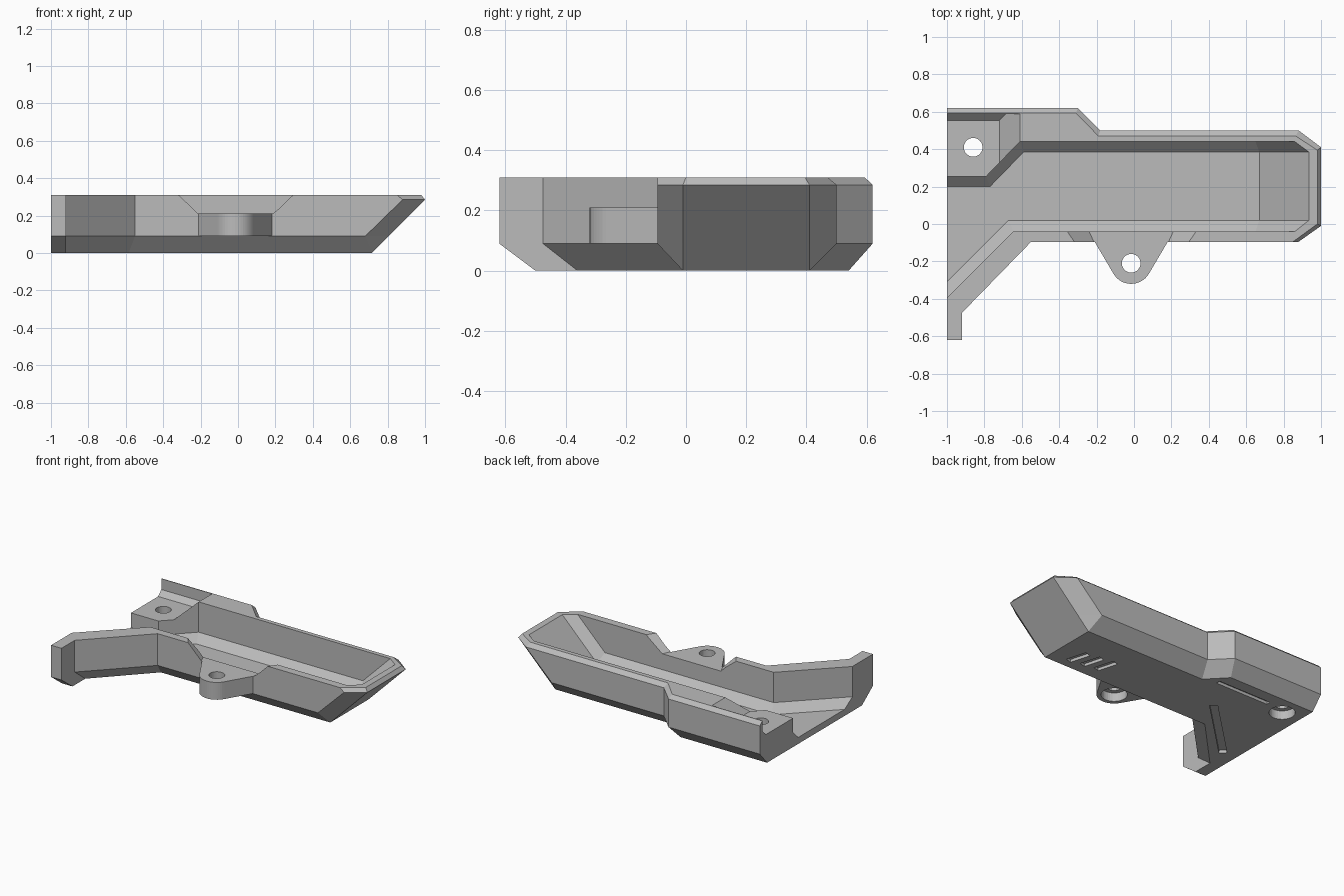
import bpy, bmesh, math
from mathutils import Vector

if "Cube" in bpy.data.objects:
    bpy.data.objects.remove(bpy.data.objects["Cube"], do_unlink=True)

# Single grey material
grey = bpy.data.materials.new("plain_grey")
grey.use_nodes = True
grey.diffuse_color = (0.5, 0.5, 0.5, 1)
grey.node_tree.nodes["Principled BSDF"].inputs["Base Color"].default_value = (0.5, 0.5, 0.5, 1)


def loft(name, rings):
    """Solid through matching plan outlines; rings = [(z, [(x, y), ...]), ...]."""
    bm = bmesh.new()
    loops = [[bm.verts.new((x, y, z)) for x, y in pts] for z, pts in rings]
    n = len(loops[0])
    for a, b in zip(loops, loops[1:]):
        for i in range(n):
            j = (i + 1) % n
            bm.faces.new((a[i], a[j], b[j], b[i]))
    bm.faces.new(loops[0])
    bm.faces.new(loops[-1])
    bmesh.ops.remove_doubles(bm, verts=bm.verts[:], dist=0.0005)
    bmesh.ops.recalc_face_normals(bm, faces=bm.faces[:])
    mesh = bpy.data.meshes.new(name)
    bm.to_mesh(mesh)
    bm.free()
    ob = bpy.data.objects.new(name, mesh)
    mesh.materials.append(grey)
    bpy.context.collection.objects.link(ob)
    return ob


def prism(name, pts, z0, z1):
    return loft(name, [(z0, pts), (z1, pts)])


def circle(x, y, r, n=32):
    return [(x + r * math.cos(t), y + r * math.sin(t))
            for t in (2 * math.pi * i / n for i in range(n))]


def bar(start, end, width):
    """Plan outline of a straight slot."""
    a, b = Vector(start), Vector(end)
    d = (b - a).normalized() * width / 2
    s = Vector((-d.y, d.x))
    return [tuple(p) for p in (a - s, b - s, b + s, a + s)]


def combine(target, tool, operation):
    mod = target.modifiers.new(tool.name, 'BOOLEAN')
    mod.operation = operation
    mod.solver = 'EXACT'
    mod.object = tool
    tool.hide_render = True
    bpy.context.view_layer.objects.active = target
    bpy.ops.object.modifier_apply(modifier=mod.name)
    bpy.data.objects.remove(tool, do_unlink=True)


# Outer shell: chamfered underside, sloping nose, bevelled back rim
leg = [(-0.55, -0.095), (-0.92, -0.475), (-0.92, -0.62), (-1, -0.62)]
back = [(-1, 0.62), (-0.3, 0.62), (-0.18, 0.5)]
shell = loft("shell", [
    (0, [(-1, 0.54), (-0.335, 0.54), (-0.21, 0.41), (0.715, 0.41), (0.715, 0.41),
         (0.715, -0.01), (0.715, -0.01), (-0.585, -0.01), (-0.92, -0.36), (-0.92, -0.5), (-1, -0.5)]),
    (0.09, back + [(0.68, 0.5), (0.805, 0.41), (0.805, -0.01), (0.68, -0.095)] + leg),
    (0.285, back + [(0.88, 0.5), (1, 0.41), (1, -0.01), (0.88, -0.095)] + leg),
    (0.31, [(-1, 0.593), (-0.31, 0.593), (-0.19, 0.47), (0.865, 0.47), (0.98, 0.395),
            (0.98, 0), (0.85, -0.095)] + leg),
])

# Tray cavity, open at the left end
step = [(-1.1, 0.255), (-0.79, 0.255), (-0.61, 0.44)]
inner_leg = [(-0.645, -0.04), (-1.1, -0.495)]
combine(shell, loft("cavity", [
    (0.045, [(-1.1, 0.2), (-0.77, 0.2), (-0.59, 0.385), (0.67, 0.385), (0.67, 0.385),
             (0.67, 0.02), (0.67, 0.02), (-0.67, 0.02), (-1.1, -0.41)]),
    (0.1, step + [(0.65, 0.44), (0.725, 0.385), (0.725, 0.02), (0.65, -0.04)] + inner_leg),
    (0.4, step + [(0.95, 0.44), (1.025, 0.385), (1.025, 0.02), (0.95, -0.04)] + inner_leg),
]), 'DIFFERENCE')


# Recess over the rear screw boss
def recess(x, y):
    return [(-1.1, 0.1), (x, 0.1), (x, y), (-1.1, y)]


combine(shell, loft("boss_recess", [
    (0.2, recess(-0.72, 0.553)), (0.235, recess(-0.685, 0.588)),
    (0.32, recess(-0.6, 0.588))]), 'DIFFERENCE')

# Front mounting ear with rounded tip
ear_x, ear_y = -0.015, -0.21
arc = [(ear_x + 0.11 * math.cos(t), ear_y + 0.11 * math.sin(t))
       for t in (math.radians(210 + 120 * i / 16) for i in range(17))]
combine(shell, prism("ear", [(-0.24, -0.045)] + arc + [(0.21, -0.045)], 0.09, 0.21), 'UNION')

# Splayed notch in the front wall above the ear
combine(shell, loft("notch", [
    (0.21, [(-0.258, 0), (-0.199, -0.13), (0.169, -0.13), (0.228, 0)]),
    (0.33, [(-0.41, 0), (-0.32, -0.13), (0.29, -0.13), (0.38, 0)])]), 'DIFFERENCE')

# Screw holes with wider recesses underneath
for x, y, z in ((-0.86, 0.41, 0), (ear_x, ear_y, 0.09)):
    combine(shell, prism("screw_hole", circle(x, y, 0.05), -0.05, 0.4), 'DIFFERENCE')
    combine(shell, prism("screw_recess", circle(x, y, 0.082), -0.05, z + 0.06), 'DIFFERENCE')

# Shallow grooves in the underside
slots = [bar((x + 0.02, y - 0.07), (x - 0.02, y + 0.07), 0.045)
         for x, y in ((0.555, 0.12), (0.455, 0.135), (0.355, 0.15))]
slots.append(bar((-0.31, 0.445), (-0.72, 0.445), 0.03))
slots.append(bar((-0.475, 0.205), (-0.9, -0.21), 0.05))
for pts in slots:
    combine(shell, prism("groove", pts, -0.05, 0.02), 'DIFFERENCE')
